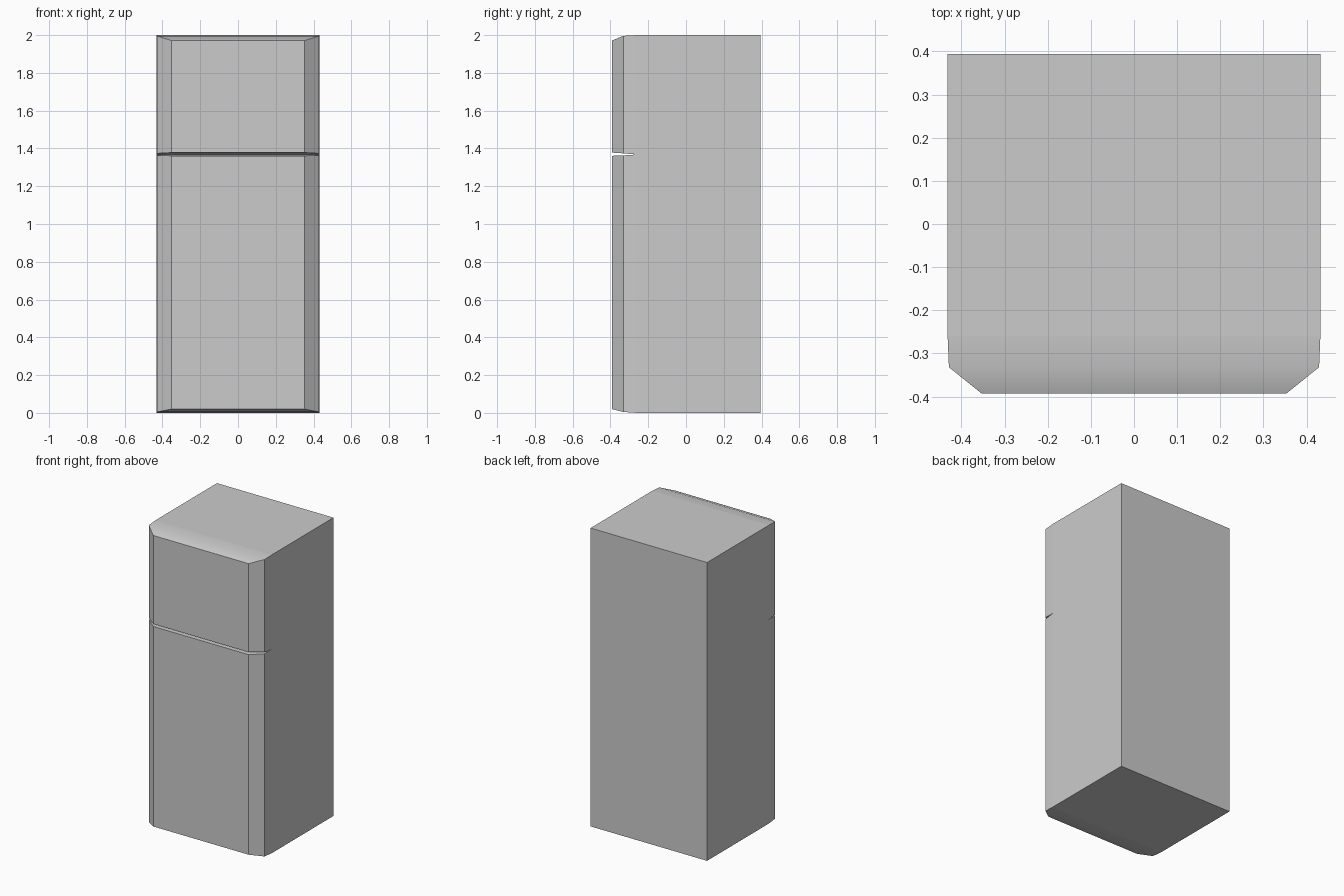
import bpy, bmesh, math

if "Cube" in bpy.data.objects:
    bpy.data.objects.remove(bpy.data.objects["Cube"])

HINGE_Y = -0.26      # plane where the doors meet the cabinet
SPLIT_Z = 1.368      # height of the seam between the two doors


def loft(name, rings, cap_first=False, cap_last=False):
    """Skin rectangles (y, half width, bottom, top) from back to front."""
    bm = bmesh.new()
    loops = [[bm.verts.new((x, y, z)) for x, z in
              ((-w, lo), (w, lo), (w, hi), (-w, hi))]
             for y, w, lo, hi in rings]
    for a, b in zip(loops, loops[1:]):
        for i in range(4):
            j = (i + 1) % 4
            bm.faces.new((a[i], a[j], b[j], b[i]))
    if cap_first:
        bm.faces.new(loops[0])
    if cap_last:
        bm.faces.new(loops[-1])
    bmesh.ops.recalc_face_normals(bm, faces=bm.faces)
    # An open shell may be flipped: the outermost cap must face away in y
    bm.normal_update()
    cap = bm.faces[-1]
    if cap.normal.y * (1 if cap_first else -1) < 0:
        bmesh.ops.reverse_faces(bm, faces=bm.faces)
    mesh = bpy.data.meshes.new(name)
    bm.to_mesh(mesh)
    bm.free()
    ob = bpy.data.objects.new(name, mesh)
    bpy.context.collection.objects.link(ob)
    bpy.ops.object.select_all(action='DESELECT')
    ob.select_set(True)
    bpy.context.view_layer.objects.active = ob
    bpy.ops.object.shade_smooth_by_angle(angle=math.radians(30))
    return ob


def door(name, bottoms, tops):
    """Door with bevelled front rim, tapering toward the front panel."""
    depths = (HINGE_Y, -0.332, -0.393)
    widths = (0.432, 0.429, 0.353)
    return loft(name, list(zip(depths, widths, bottoms, tops)), cap_last=True)


# Cabinet, open where the doors close it
loft("cabinet", [(0.394, 0.432, 0, 2), (HINGE_Y, 0.432, 0, 2)], cap_first=True)

# Tall lower door and short freezer door, with a V-shaped seam between them
door("lower_door", (0, 0.005, 0.02), (SPLIT_Z, 1.363, 1.361))
door("freezer_door", (SPLIT_Z, 1.374, 1.378), (2, 1.996, 1.971))
